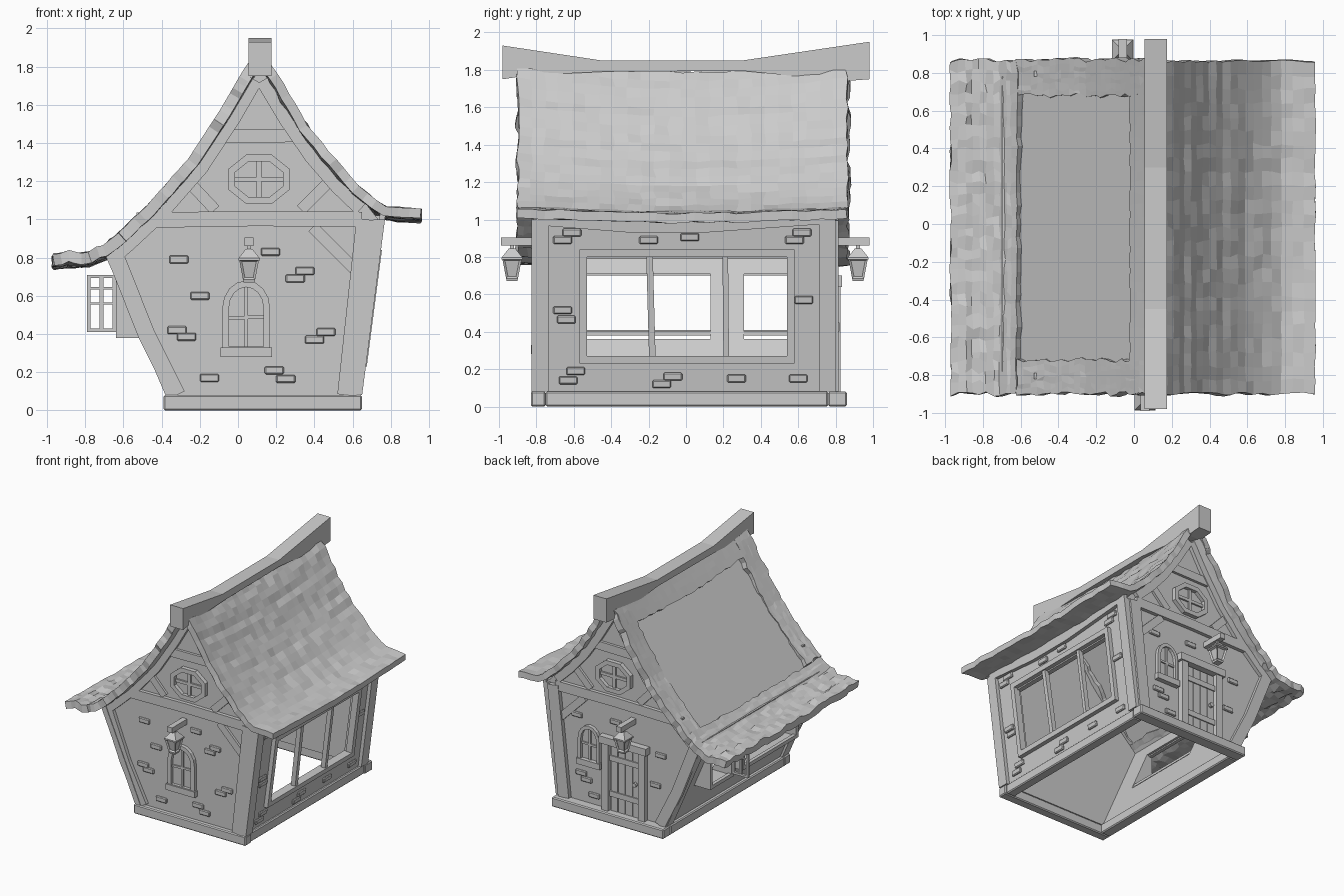
import bpy, bmesh, math, random
from mathutils import Vector, Matrix

random.seed(4)
old = bpy.data.objects.get("Cube")
if old:
    bpy.data.objects.remove(old, do_unlink=True)

grey = bpy.data.materials.new("plain grey")
grey.use_nodes = True
tone = (0.6, 0.6, 0.6, 1)
grey.diffuse_color = tone
grey.node_tree.nodes["Principled BSDF"].inputs["Base Color"].default_value = tone

# Wall coordinates: u along the wall, v up, w outward
FACES = {
    "front": lambda u, v, w: (u, -0.79 - w, v),
    "back": lambda u, v, w: (u, 0.78 + w, v),
    "right": lambda u, v, w: (0.62 + 0.13 * (v - 0.08) + w, u, v),
    "left": lambda u, v, w: (-0.36 - 0.43 * (v - 0.08) - w, u, v),
    "section": lambda u, v, w: (u, w, v),
    "plumb": lambda u, v, w: (-0.62 - w, u, v),
}


def finish(name, bm):
    bmesh.ops.recalc_face_normals(bm, faces=bm.faces)
    mesh = bpy.data.meshes.new(name)
    bm.to_mesh(mesh)
    bm.free()
    mesh.materials.append(grey)
    ob = bpy.data.objects.new(name, mesh)
    bpy.context.collection.objects.link(ob)
    return ob


def slab(name, face, poly, w0, w1, bevel=0):
    bm = bmesh.new()
    place = FACES[face]
    low = [bm.verts.new(place(u, v, w0)) for u, v in poly]
    top = [bm.verts.new(place(u, v, w1)) for u, v in poly]
    bm.faces.new(low)
    bm.faces.new(top)
    for i in range(len(poly)):
        j = (i + 1) % len(poly)
        bm.faces.new((low[i], low[j], top[j], top[i]))
    ob = finish(name, bm)
    if bevel:
        mod = ob.modifiers.new("bevel", "BEVEL")
        mod.width = bevel
    return ob


def rect(u0, u1, v0, v1):
    return [(u0, v0), (u1, v0), (u1, v1), (u0, v1)]


def offset(path, dist, closed=False):
    """Shift a path sideways, keeping its width at the corners."""
    pts = [Vector(p) for p in path]
    out = []
    for i, p in enumerate(pts):
        a = pts[i - 1] if closed or i else p
        b = pts[(i + 1) % len(pts)] if closed or i < len(pts) - 1 else p
        d1 = (p - a) if a != p else (b - p)
        d2 = (b - p) if b != p else (p - a)
        n1, n2 = [Vector((-d.y, d.x)).normalized() for d in (d1, d2)]
        n = (n1 + n2).normalized()
        out.append(tuple(p + n * dist / max(n.dot(n1), 0.4)))
    return out


def beam(name, face, path, width, w0, w1):
    poly = offset(path, width / 2) + offset(path, -width / 2)[::-1]
    return slab(name, face, poly, w0, w1)


def ring(name, face, path, width, w0, w1):
    inner = offset(path, width, True)
    for i in range(len(path)):
        j = (i + 1) % len(path)
        slab(name, face, [path[i], path[j], inner[j], inner[i]], w0, w1)


def oval(cu, cv, ru, rv, n, start=0.0, sweep=2 * math.pi):
    return [(cu + ru * math.cos(start + sweep * i / n),
             cv + rv * math.sin(start + sweep * i / n)) for i in range(n)]


def wall_with_holes(name, face, v0, v1, hv0, hv1, holes):
    slab(name, face, rect(-0.78, 0.78, v0, hv0), -0.04, 0)
    slab(name, face, rect(-0.78, 0.78, hv1, v1), -0.04, 0)
    edges = [-0.78] + [e for h in holes for e in h] + [0.78]
    for a, b in zip(edges[::2], edges[1::2]):
        slab(name, face, rect(a, b, hv0, hv1), -0.04, 0)


def arched_window(face, cu, v0, height, half):
    spring = v0 + height * 0.62
    arch = [(cu + half * math.cos(t * math.pi / 8),
             spring + height * 0.38 * math.sin(t * math.pi / 8)) for t in range(9)]
    path = [(cu - half, v0), (cu + half, v0)] + arch
    slab("arched_pane", face, path, -0.01, 0.004)
    ring("arched_frame", face, path, half * 0.27, 0, 0.03)
    beam("window_bar", face, [(cu, v0), (cu, v0 + height * 0.95)], 0.018, 0, 0.015)
    beam("window_bar", face, [(cu - half * 0.8, v0 + height * 0.48),
                              (cu + half * 0.8, v0 + height * 0.5)], 0.018, 0, 0.015)
    slab("window_sill", face, rect(cu - half * 1.08, cu + half * 1.08, v0 - 0.02, v0 + 0.03), 0, 0.04)


def lantern(face, cu):
    slab("lantern_bracket", face, rect(cu - 0.023, cu + 0.023, 0.86, 0.905), 0, 0.2)
    x, y, _ = FACES[face](cu, 0, 0.14)
    # radius at bottom, radius at top, bottom height, top height
    for part, r0, r1, z0, z1 in (("base", 0.04, 0.045, 0.67, 0.685),
                                 ("glass", 0.045, 0.072, 0.685, 0.785),
                                 ("rim", 0.08, 0.08, 0.785, 0.797),
                                 ("cap", 0.078, 0.025, 0.797, 0.845),
                                 ("hook", 0.015, 0.015, 0.845, 0.87)):
        bm = bmesh.new()
        spin = Matrix.Translation((x, y, (z0 + z1) / 2)) @ Matrix.Rotation(math.pi / 4, 4, "Z")
        bmesh.ops.create_cone(bm, cap_ends=True, segments=4, radius1=r0, radius2=r1,
                              depth=z1 - z0, matrix=spin)
        if part == "glass":
            sides = [f for f in bm.faces if abs(f.normal.z) < 0.9]
            bmesh.ops.inset_individual(bm, faces=sides, thickness=0.012, depth=-0.012)
        finish("lantern_" + part, bm)


# Base frame
for x0, x1, y0, y1 in ((-0.39, 0.65, -0.83, -0.75), (-0.39, 0.65, 0.76, 0.86),
                       (-0.39, -0.3, -0.75, 0.76), (0.56, 0.64, -0.75, 0.76)):
    slab("base_beam", "section", rect(x0, x1, 0, 0.08), y0, y1, 0.008)

# Roof profiles, from ridge to eave
left_roof = [(0.08, 1.86), (0.02, 1.77), (-0.09, 1.58), (-0.26, 1.32), (-0.47, 1.08),
             (-0.62, 0.94), (-0.7, 0.87), (-0.8, 0.83), (-0.97, 0.82)]
right_roof = [(0.14, 1.86), (0.2, 1.77), (0.32, 1.57), (0.45, 1.38), (0.58, 1.23),
              (0.7, 1.115), (0.8, 1.065), (0.96, 1.06)]
left_edge = offset(left_roof[:7], 0.045)
right_edge = offset(right_roof[:6], -0.045)

# Gable ends with timbers
gable = [(-0.36, 0.08), (0.62, 0.08), (0.735, 1.0)] + right_edge[::-1] + left_edge + [(-0.69, 0.85)]
for face in ("front", "back"):
    slab("gable_wall", face, gable, -0.04, 0)
    beam("left_rafter", face, offset(left_roof[1:7], 0.08), 0.08, 0, 0.03)
    beam("right_rafter", face, offset(right_roof[1:6], -0.08), 0.08, 0, 0.03)
    beam("left_post", face, [(-0.32, 0.08), (-0.48, 0.4), (-0.65, 0.83)], 0.09, 0, 0.03)
    beam("right_post", face, [(0.57, 0.08), (0.67, 1.0)], 0.1, 0, 0.035)
    beam("tie_beam", face, [(-0.53, 0.995), (0.1, 1.005), (0.65, 1.0)], 0.08, 0, 0.03)
    beam("collar_beam", face, [(-0.1, 1.435), (0.32, 1.44)], 0.07, 0, 0.022)
    for path in ([(-0.28, 1.22), (-0.12, 1.05)], [(0.5, 1.22), (0.33, 1.05)],
                 [(0.39, 0.96), (0.61, 0.74)]):
        beam("brace", face, path, 0.06, 0, 0.02)
    octagon = oval(0.11, 1.21, 0.175, 0.14, 8, math.pi / 8)
    slab("round_pane", face, octagon, -0.01, 0.004)
    ring("round_frame", face, octagon, 0.036, 0, 0.035)
    beam("round_bar", face, [(0.11, 1.09), (0.11, 1.33)], 0.025, 0, 0.018)
    beam("round_bar", face, [(-0.04, 1.21), (0.26, 1.21)], 0.025, 0, 0.018)

arched_window("front", 0.043, 0.3, 0.38, 0.125)
lantern("front", 0.058)
arched_window("back", 0.34, 0.42, 0.32, 0.1)
lantern("back", -0.06)

# Back door
slab("door_lintel", "back", rect(-0.21, 0.23, 0.64, 0.7), 0, 0.055)
for u in (-0.16, 0.18):
    beam("door_jamb", "back", [(u, 0.08), (u, 0.64)], 0.06, 0, 0.045)
for i in range(4):
    u = -0.125 + i * 0.068
    slab("door_plank", "back", rect(u, u + 0.062, 0.08, 0.63), 0, 0.015)
for v in (0.2, 0.5):
    slab("door_strap", "back", rect(-0.13, 0.15, v, v + 0.045), 0, 0.024)
slab("door_handle", "back", oval(-0.09, 0.36, 0.018, 0.018, 8), 0, 0.04)

# Right wall with wide window
wall_with_holes("right_wall", "right", 0.08, 1.02, 0.27, 0.79, [(-0.54, 0.55)])
ring("wide_window_frame", "right", rect(-0.57, 0.58, 0.23, 0.84), 0.04, -0.02, 0.035)
beam("wide_window_bar", "right", [(-0.18, 0.26), (-0.195, 0.81)], 0.035, -0.015, 0.025)
beam("wide_window_bar", "right", [(0.215, 0.26), (0.21, 0.81)], 0.03, -0.015, 0.025)
slab("right_top_beam", "right", [(-0.8, 0.97), (-0.3, 0.93), (0.1, 0.93), (0.8, 0.98),
                                 (0.8, 1.03), (-0.8, 1.03)], 0, 0.03)
for u in (-0.78, 0.755):
    beam("right_corner_post", "right", [(u, 0.08), (u, 1.0)], 0.09, -0.03, 0.03)

# Left wall with two upright bay openings
wall_with_holes("left_wall", "left", 0.08, 0.87, 0.36, 0.71, [(-0.55, 0.13), (0.31, 0.56)])
for u in (-0.78, 0.755):
    beam("left_corner_post", "left", [(u, 0.08), (u, 0.84)], 0.09, -0.03, 0.02)
cheek = [(-0.47, 0.38), (-0.62, 0.38), (-0.62, 0.73), (-0.6, 0.73)]
for u0, u1 in ((-0.58, 0.16), (0.28, 0.59)):
    for u in (u0, u1 - 0.03):
        slab("bay_cheek", "section", cheek, u, u + 0.03)
    slab("bay_floor", "section", rect(-0.63, -0.46, 0.38, 0.4), u0, u1)
    ring("bay_frame", "plumb", rect(u0, u1, 0.38, 0.73), 0.03, -0.01, 0.02)

# Open shutter
ring("shutter_frame", "section", rect(-0.79, -0.64, 0.41, 0.71), 0.018, 0.285, 0.305)
beam("shutter_bar", "section", [(-0.715, 0.42), (-0.715, 0.7)], 0.02, 0.287, 0.303)
for v in (0.56, 0.64):
    beam("shutter_bar", "section", [(-0.78, v), (-0.65, v)], 0.012, 0.288, 0.302)

# Loose bricks on the walls
BRICKS = {
    "front": [(-.31, .79), (-.2, .6), (.35, .73), (.3, .69), (-.32, .42), (-.27, .385), (.46, .41),
              (.4, .37), (.19, .21), (.25, .165), (-.15, .17), (.17, .83)],
    "right": [(-.61, .93), (-.66, .89), (-.2, .89), (.02, .905), (.62, .93), (.58, .89), (.63, .57),
              (-.66, .515), (-.64, .465), (-.59, .19), (-.63, .14), (-.07, .16), (-.13, .12),
              (.27, .15), (.6, .15)],
    "back": [(.46, .8), (.42, .32), (.37, .275), (.3, .16), (-.32, .66), (-.27, .4), (.1, .83)],
}
for face, spots in BRICKS.items():
    for u, v in spots:
        slab("brick", face, rect(u - 0.05, u + 0.05, v - 0.021, v + 0.021), 0, 0.02, 0.006)


# Thatch sheets with shaggy, sagging surfaces
def thatch(name, profile, y0, y1, rows, cols, rough, thick):
    pts = [Vector(p) for p in profile]
    total = sum((b - a).length for a, b in zip(pts, pts[1:]))

    def along(d):
        for a, b in zip(pts, pts[1:]):
            if d <= (b - a).length + 1e-6:
                return a.lerp(b, d / (b - a).length)
            d -= (b - a).length
        return pts[-1]

    bm = bmesh.new()
    grid = []
    for i in range(rows + 1):
        p = along(total * i / rows)
        band = random.uniform(-rough, rough)
        row = []
        for j in range(cols + 1):
            y = y0 + (y1 - y0) * j / cols
            sag = 0.055 * ((y / 0.9) ** 2 - 1) * max(p.y - 0.6, 0.3)
            jolt = band * 0.6 + random.uniform(-rough, rough)
            edge = random.uniform(-rough, rough) * 1.5
            row.append(bm.verts.new((p.x + jolt * 0.6, y + edge, p.y + sag + jolt)))
        grid.append(row)
    for a, b in zip(grid, grid[1:]):
        for j in range(cols):
            bm.faces.new((a[j], a[j + 1], b[j + 1], b[j]))
    ob = finish(name, bm)
    if sum(f.normal.z for f in ob.data.polygons) < 0:
        ob.data.flip_normals()
    mod = ob.modifiers.new("thickness", "SOLIDIFY")
    mod.thickness = thick
    mod.offset = -1


thatch("right_thatch", right_roof, -0.9, 0.86, 20, 24, 0.006, 0.05)
thatch("left_thatch_eave", left_roof[5:], -0.9, 0.87, 10, 30, 0.011, 0.06)
thatch("left_thatch_ridge", [left_roof[0], (-0.02, 1.7)], -0.9, 0.87, 3, 30, 0.008, 0.05)
for start, end in ((-0.9, -0.72), (0.68, 0.87)):
    thatch("left_thatch_verge", left_roof[:6], start, end, 24, 6, 0.009, 0.06)
slab("roof_panel", "section", [(0.06, 1.68), (-0.66, 0.825), (-0.65, 0.815), (0.07, 1.67)], -0.78, 0.76)

# Sagging ridge beam
ridge = [(-0.98, 1.93), (-0.45, 1.85), (0.3, 1.85), (0.98, 1.95), (0.98, 1.75),
         (0.85, 1.74), (0.3, 1.795), (-0.45, 1.79), (-0.85, 1.77), (-0.98, 1.75)]
bm = bmesh.new()
sides = [[bm.verts.new((x, y, z)) for y, z in ridge] for x in (0.055, 0.175)]
for side in sides:
    bm.faces.new(side)
for i in range(len(ridge)):
    j = (i + 1) % len(ridge)
    bm.faces.new((sides[0][i], sides[0][j], sides[1][j], sides[1][i]))
finish("ridge_beam", bm)
